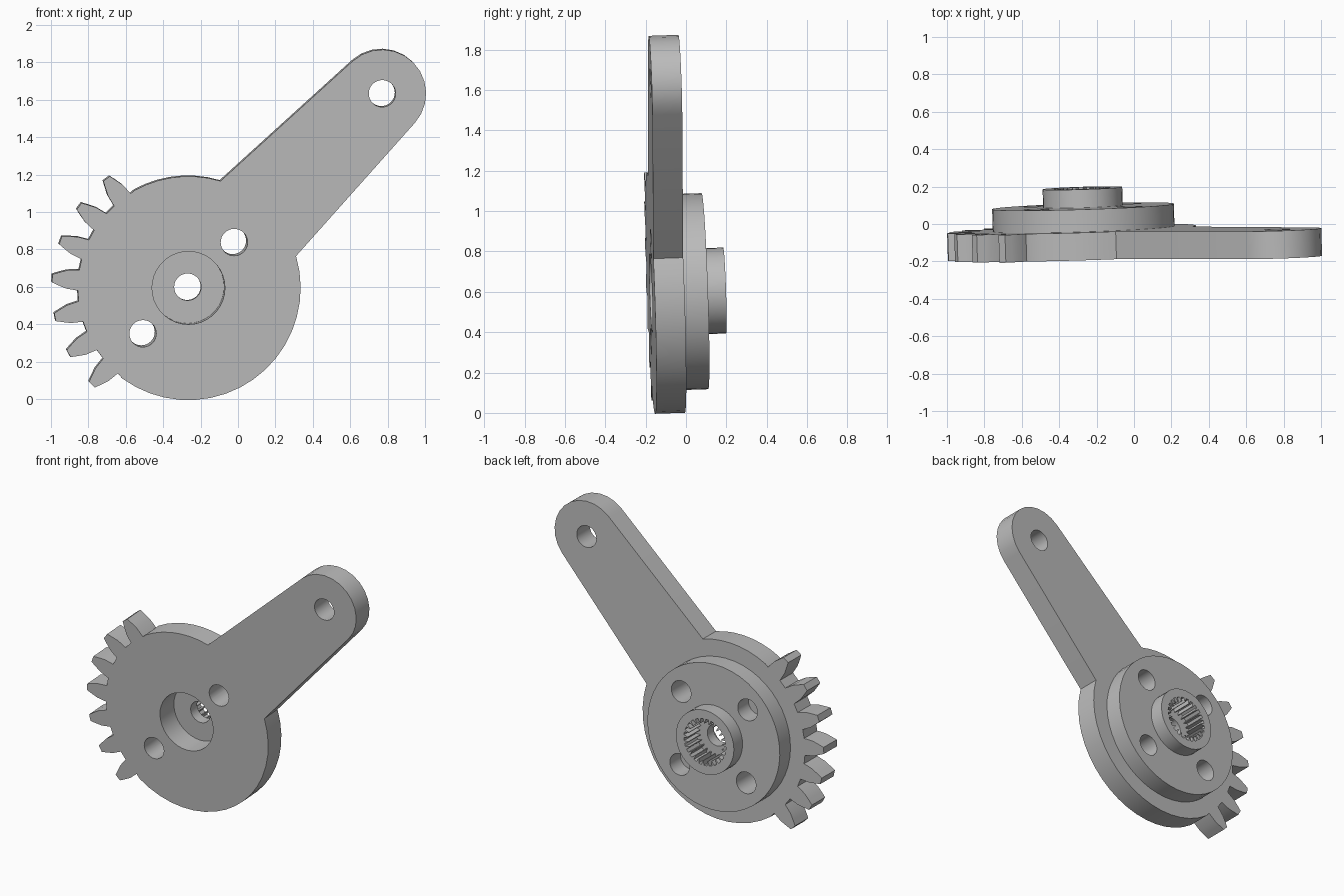
import bpy, bmesh
from math import sin, cos, radians

if "Cube" in bpy.data.objects:
    bpy.data.objects.remove(bpy.data.objects["Cube"], do_unlink=True)

# One plain grey material
grey = bpy.data.materials.new("plain_grey")
grey.use_nodes = True
colour = (0.5, 0.5, 0.5, 1)
grey.diffuse_color = colour
grey.node_tree.nodes["Principled BSDF"].inputs["Base Color"].default_value = colour

# Depths of the stacked layers, front to back
FRONT, PLATE_BACK, DISC_BACK, BOSS_BACK = -0.174, -0.026, 0.094, 0.192
SOCKET_FLOOR = 0.055
ARM_END = (1.035, 1.04)
PIN = 0.072


def polar(r, deg, centre=(0, 0)):
    return (centre[0] + r * cos(radians(deg)), centre[1] + r * sin(radians(deg)))


def arc(r, start, end, count, centre=(0, 0)):
    return [polar(r, start + (end - start) * i / count, centre) for i in range(count + 1)]


def circle(r, centre=(0, 0), count=32):
    return arc(r, 0, 360, count, centre)[:-1]


def prism(name, outline, y0, y1):
    """Extrude a closed x-z outline from depth y0 to depth y1."""
    bm = bmesh.new()
    face = bm.faces.new([bm.verts.new((x, y0, z)) for x, z in outline])
    extruded = bmesh.ops.extrude_face_region(bm, geom=[face])["geom"]
    moved = [v for v in extruded if isinstance(v, bmesh.types.BMVert)]
    bmesh.ops.translate(bm, verts=moved, vec=(0, y1 - y0, 0))
    bmesh.ops.recalc_face_normals(bm, faces=bm.faces)
    mesh = bpy.data.meshes.new(name)
    bm.to_mesh(mesh)
    bm.free()
    mesh.materials.append(grey)
    obj = bpy.data.objects.new(name, mesh)
    bpy.context.collection.objects.link(obj)
    return obj


def combine(target, other, operation):
    """Apply a boolean and discard the second object."""
    mod = target.modifiers.new(operation.lower(), "BOOLEAN")
    mod.operation, mod.object, mod.solver = operation, other, "EXACT"
    bpy.context.view_layer.objects.active = target
    bpy.ops.object.modifier_apply(modifier=mod.name)
    bpy.data.objects.remove(other, do_unlink=True)


# Plate outline: rounded arm, disc rim, seven gear teeth, disc rim
outline = arc(0.235, -42, 132, 12, ARM_END)
outline += arc(0.597, 73.4, 119, 7)
flank = [(0.592, 5.4), (0.655, 4.3), (0.695, 2.9), (0.731, 1.7)]
for tooth in range(7):
    middle = 126.9 + tooth * 360 / 22
    outline += [polar(r, middle - half) for r, half in flank]
    outline += [polar(r, middle + half) for r, half in reversed(flank)]
outline += arc(0.6, 234, 376.5, 18)
body = prism("gear_lever", outline, FRONT, PLATE_BACK)

# Hub disc and boss behind the plate
combine(body, prism("hub_disc", circle(0.486, count=48), FRONT + 0.08, DISC_BACK), "UNION")
combine(body, prism("hub_boss", circle(0.213, count=36), 0, BOSS_BACK), "UNION")

# Round openings: front recess, centre bore, arm hole
cuts = [circle(0.195, count=36), circle(PIN), circle(PIN, ARM_END)]
spans = [(-0.4, PLATE_BACK + 0.008), (-0.4, 0.4), (-0.4, 0.4)]

# Four hub holes, alternately through and blind
for i in range(4):
    cuts.append(circle(PIN, polar(0.345, 45 + 90 * i)))
    spans.append((-0.4 if i % 2 == 0 else PLATE_BACK, 0.4))

# Splined socket in the boss
step = 360 / 25
spline = []
for i in range(25):
    for part, r in ((0, 0.125), (0.14, 0.125), (0.3, 0.155), (0.84, 0.155)):
        spline.append(polar(r, (i + part) * step))
cuts.append(spline)
spans.append((SOCKET_FLOOR, 0.4))

for profile, (y0, y1) in zip(cuts, spans):
    combine(body, prism("cutter", profile, y0, y1), "DIFFERENCE")

# Smooth the curved walls, then stand the lever with its slight tilt
bpy.ops.object.select_all(action="DESELECT")
body.select_set(True)
bpy.context.view_layer.objects.active = body
bpy.ops.object.shade_smooth_by_angle(angle=radians(30))
body.location = (-0.27, 0, 0.6)
body.rotation_euler = (0.034, 0, 0.031)
